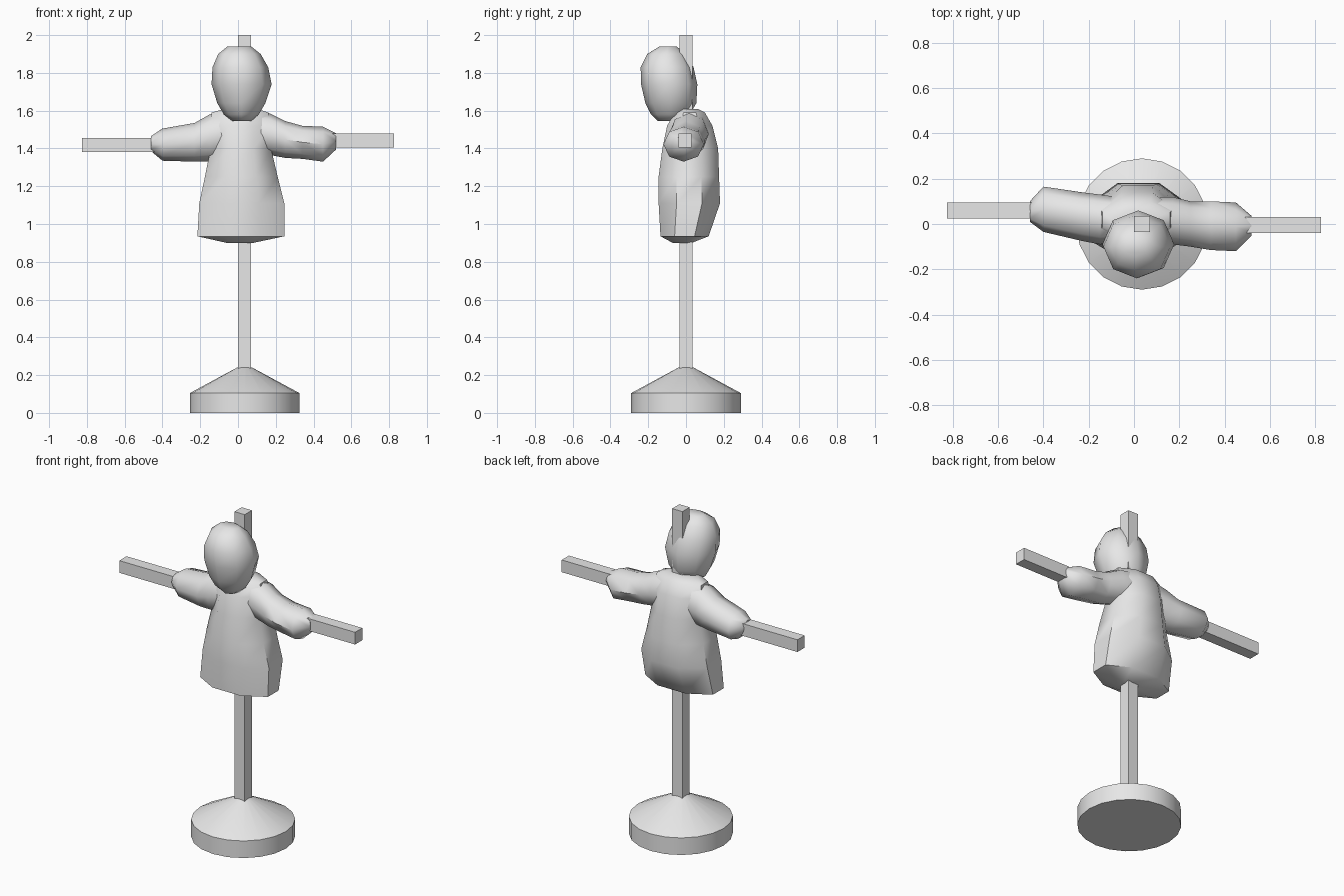
import bpy, bmesh, math

cube = bpy.data.objects.get("Cube")
if cube:
    bpy.data.objects.remove(cube, do_unlink=True)

grey = bpy.data.materials.new("plain grey")
grey.use_nodes = True
grey.diffuse_color = (0.8, 0.8, 0.8, 1)
grey.node_tree.nodes["Principled BSDF"].inputs["Base Color"].default_value = (0.8, 0.8, 0.8, 1)


def finish(bm, name, angle):
    bmesh.ops.recalc_face_normals(bm, faces=bm.faces)
    mesh = bpy.data.meshes.new(name)
    bm.to_mesh(mesh)
    bm.free()
    mesh.materials.append(grey)
    ob = bpy.data.objects.new(name, mesh)
    bpy.context.collection.objects.link(ob)
    bpy.ops.object.select_all(action="DESELECT")
    ob.select_set(True)
    bpy.context.view_layer.objects.active = ob
    if angle:
        bpy.ops.object.shade_smooth_by_angle(angle=math.radians(angle))


def loft(name, rings, place, sides=8, half_step=False, angle=50):
    """Each ring is (position, min a, max a, min b, max b)."""
    bm = bmesh.new()
    offset = math.pi / sides if half_step else 0
    grow = 1 / math.cos(offset)
    loops = []
    for p, a0, a1, b0, b1 in rings:
        loop = []
        for i in range(sides):
            t = 2 * math.pi * i / sides + offset
            a = (a0 + a1) / 2 + (a1 - a0) / 2 * grow * math.cos(t)
            b = (b0 + b1) / 2 + (b1 - b0) / 2 * grow * math.sin(t)
            loop.append(bm.verts.new(place(p, a, b)))
        loops.append(loop)
    for low, high in zip(loops, loops[1:]):
        for i in range(sides):
            j = (i + 1) % sides
            bm.faces.new((low[i], low[j], high[j], high[i]))
    bm.faces.new(loops[0])
    bm.faces.new(loops[-1])
    finish(bm, name, angle)


def upright(p, a, b):
    return (a, b, p)


def sideways(p, a, b):
    return (p, a, b)


def box(name, x0, x1, y0, y1, z0, z1):
    bm = bmesh.new()
    bmesh.ops.create_cube(bm, size=1)
    for v in bm.verts:
        v.co = ((x0 + x1) / 2 + v.co.x * (x1 - x0),
                (y0 + y1) / 2 + v.co.y * (y1 - y0),
                (z0 + z1) / 2 + v.co.z * (z1 - z0))
    finish(bm, name, 0)


# Round base with a shallow cone, and the wooden frame
MID = 0.035
loft("base", [(z, MID - r, MID + r, -r, r) for z, r in
              ((0, 0.29), (0.105, 0.29), (0.24, 0.04), (0.245, 0.02))],
     upright, sides=20, angle=25)
box("post", 0, 0.07, -0.035, 0.035, 0.2, 2)
box("left_beam", 0.3, 0.825, -0.04, 0.03, 1.405, 1.48)
box("right_beam", -0.825, -0.3, 0.025, 0.095, 1.38, 1.455)

# Stuffed body
loft("torso", [
    (0.9, -0.06, 0.08, -0.07, 0.03),
    (0.935, -0.215, 0.245, -0.135, 0.12),
    (1.11, -0.205, 0.245, -0.145, 0.18),
    (1.25, -0.175, 0.21, -0.145, 0.175),
    (1.4, -0.145, 0.175, -0.125, 0.17),
    (1.52, -0.15, 0.175, -0.1, 0.14),
    (1.59, -0.14, 0.16, -0.06, 0.1),
    (1.61, -0.07, 0.1, -0.04, 0.06),
], upright, half_step=True)

# Stuffed sleeves, flared at the shoulder and closed around the beams
loft("left_arm", [
    (0.09, -0.07, 0.12, 1.38, 1.6),
    (0.17, -0.09, 0.12, 1.365, 1.585),
    (0.25, -0.1, 0.1, 1.35, 1.545),
    (0.34, -0.115, 0.1, 1.345, 1.52),
    (0.45, -0.12, 0.095, 1.33, 1.515),
    (0.52, -0.05, 0.035, 1.395, 1.48),
], sideways)
loft("right_arm", [
    (-0.08, -0.08, 0.12, 1.34, 1.6),
    (-0.15, -0.09, 0.13, 1.33, 1.58),
    (-0.23, -0.075, 0.14, 1.33, 1.535),
    (-0.4, -0.035, 0.165, 1.335, 1.505),
    (-0.46, 0.01, 0.1, 1.385, 1.465),
], sideways)

# Head hanging forward of the post
loft("head", [
    (1.545, -0.03, 0.07, -0.15, -0.02),
    (1.58, -0.075, 0.11, -0.185, 0.02),
    (1.64, -0.11, 0.145, -0.215, 0.055),
    (1.74, -0.14, 0.178, -0.238, 0.06),
    (1.83, -0.135, 0.16, -0.24, 0.04),
    (1.9, -0.105, 0.12, -0.205, 0),
    (1.94, -0.055, 0.07, -0.14, -0.05),
], upright)
